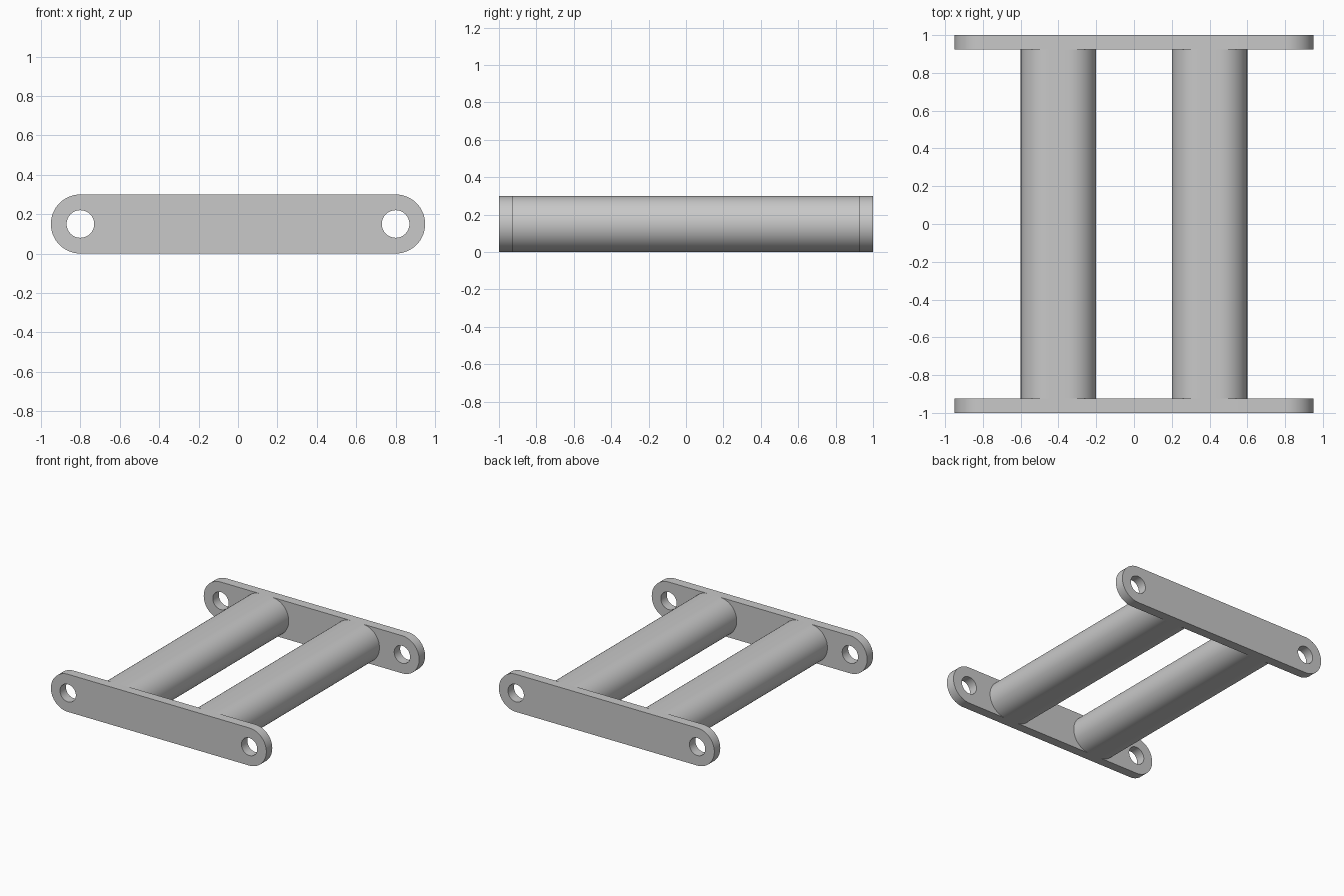
import bpy, bmesh
from math import pi, sin, cos, radians

cube = bpy.data.objects.get("Cube")
if cube:
    bpy.data.objects.remove(cube, do_unlink=True)

RADIUS = 0.15        # rounded ends of plates and bars, also the centre height
HOLE = 0.07
PLATE = 0.075        # plate thickness
SEGMENTS = 32        # per half circle

grey = bpy.data.materials.new("plain_grey")
grey.use_nodes = True
colour = (0.58, 0.58, 0.58, 1)
grey.diffuse_color = colour
grey.node_tree.nodes["Principled BSDF"].inputs["Base Color"].default_value = colour


def arc(cx, radius, start, sweep, steps):
    """Points of an arc in the x-z plane."""
    angles = [start + sweep * i / steps for i in range(steps + 1)]
    return [(cx + radius * cos(a), RADIUS + radius * sin(a)) for a in angles]


def slot(cx, half):
    """Rounded slot outline whose end centres lie at cx +/- half."""
    return (arc(cx + half, RADIUS, -pi / 2, pi, SEGMENTS)
            + arc(cx - half, RADIUS, pi / 2, pi, SEGMENTS))


def extrude_outline(name, loops, y0, y1):
    """Fill the outline, with any holes, and extrude it from y0 to y1."""
    bm = bmesh.new()
    for loop in loops:
        verts = [bm.verts.new((x, y0, z)) for x, z in loop]
        for a, b in zip(verts, verts[1:] + verts[:1]):
            bm.edges.new((a, b))
    bmesh.ops.triangle_fill(bm, use_beauty=True, edges=bm.edges[:])
    result = bmesh.ops.extrude_face_region(bm, geom=bm.faces[:], use_keep_orig=True)
    moved = [v for v in result["geom"] if isinstance(v, bmesh.types.BMVert)]
    bmesh.ops.translate(bm, verts=moved, vec=(0, y1 - y0, 0))
    bmesh.ops.recalc_face_normals(bm, faces=bm.faces[:])
    mesh = bpy.data.meshes.new(name)
    bm.to_mesh(mesh)
    bm.free()
    mesh.materials.append(grey)
    obj = bpy.data.objects.new(name, mesh)
    bpy.context.collection.objects.link(obj)
    bpy.ops.object.select_all(action='DESELECT')
    obj.select_set(True)
    bpy.context.view_layer.objects.active = obj
    bpy.ops.object.shade_smooth_by_angle(angle=radians(30))
    return obj


# End plates, each with a bolt hole at both rounded ends
holes = [arc(x, HOLE, 0, 2 * pi, 2 * SEGMENTS)[:-1] for x in (-0.8, 0.8)]
outline = [slot(0, 0.8)] + holes
extrude_outline("front_plate", outline, -1, -1 + PLATE)
extrude_outline("back_plate", outline, 1 - PLATE, 1)

# Two oval bars joining the plates
for name, x in (("left_bar", 0.4), ("right_bar", -0.4)):
    extrude_outline(name, [slot(x, 0.05)], -1 + PLATE, 1 - PLATE)
